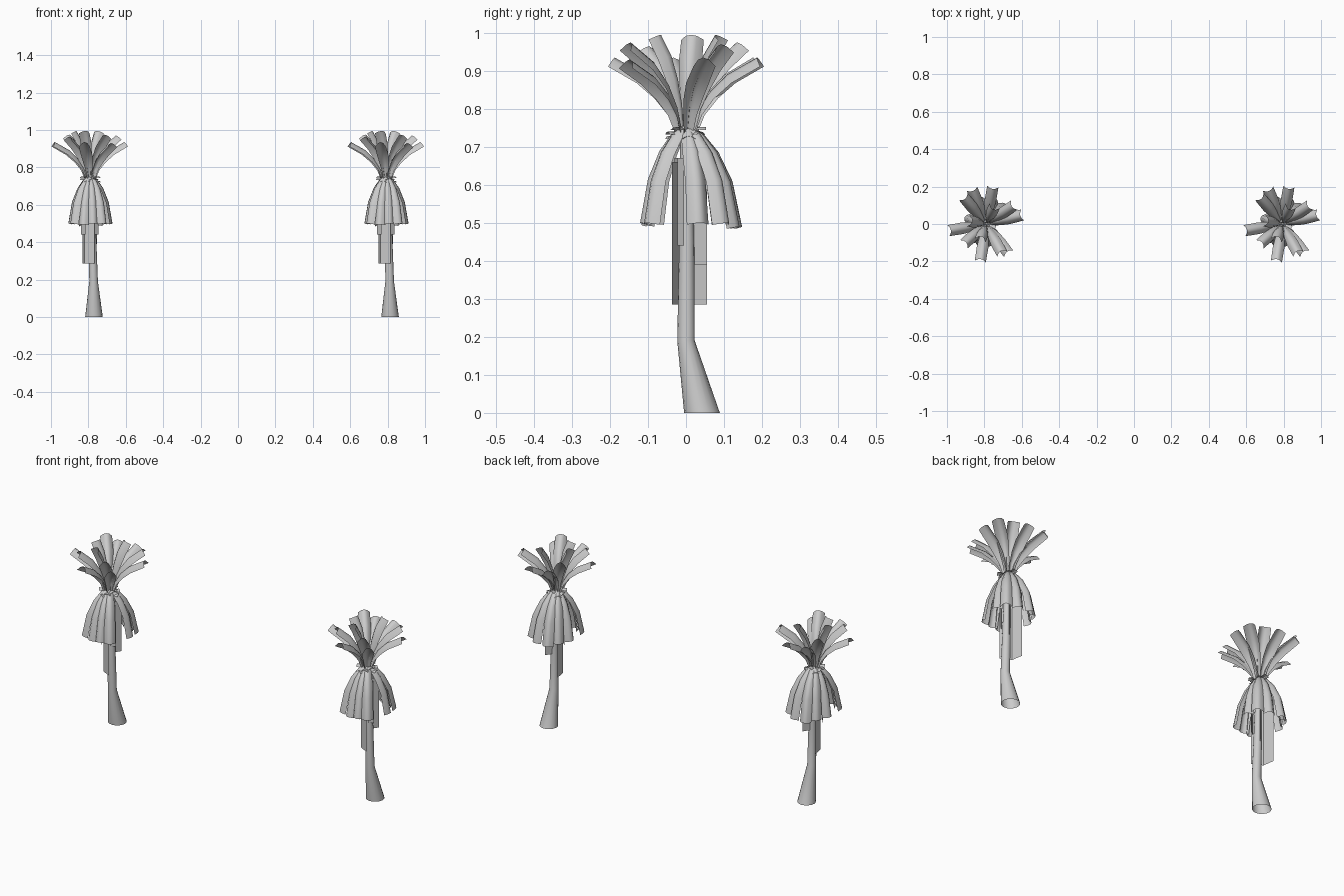
import bpy, bmesh, math
from mathutils import Vector, Matrix

if "Cube" in bpy.data.objects:
    bpy.data.objects.remove(bpy.data.objects["Cube"])

mat = bpy.data.materials.new("pale_grey")
mat.diffuse_color = (0.6, 0.6, 0.6, 1)
mat.use_nodes = True
mat.node_tree.nodes["Principled BSDF"].inputs["Base Color"].default_value = mat.diffuse_color


def add_object(name, bm, angle=50):
    mesh = bpy.data.meshes.new(name)
    bm.to_mesh(mesh)
    bm.free()
    mesh.materials.append(mat)
    obj = bpy.data.objects.new(name, mesh)
    bpy.context.collection.objects.link(obj)
    bpy.ops.object.select_all(action='DESELECT')
    obj.select_set(True)
    bpy.context.view_layer.objects.active = obj
    bpy.ops.object.shade_smooth_by_angle(angle=math.radians(angle))
    return obj


def skin(bm, rows):
    """Join equal-length rows of points with quads."""
    grid = [[bm.verts.new(p) for p in row] for row in rows]
    for a, b in zip(grid, grid[1:]):
        for j in range(len(a) - 1):
            bm.faces.new((a[j], b[j], b[j + 1], a[j + 1]))


def frond(bm, degrees, profile, widths, depth):
    """Arched strip following a (radius, height) profile, turned around the trunk."""
    turn = Matrix.Rotation(math.radians(degrees), 3, 'Z')
    pts = [Vector((r, 0, z)) for r, z in profile]
    lateral = Vector((0, 1, 0))
    rows = []
    for i, p in enumerate(pts):
        t = (pts[min(i + 1, len(pts) - 1)] - pts[max(i - 1, 0)]).normalized()
        n = t.cross(lateral)
        w = widths[i]
        rows.append([turn @ (p + lateral * w * s - n * depth * (w / max(widths)) * s * s)
                     for s in (-1, -0.5, 0, 0.5, 1)])
    skin(bm, rows)


def build_tree(side, x):
    parts = []

    # Leaning, flared trunk, open at both ends
    bm = bmesh.new()
    rings = [(0.02, 0.042, 0, 0.047), (0.018, 0.0, 0.19, 0.023),
             (0.011, 0.002, 0.45, 0.020), (0.0, 0.0, 0.75, 0.015)]
    loops = []
    for cx, cy, z, r in rings:
        loops.append([bm.verts.new((cx + r * math.cos(k * math.pi / 8),
                                    cy + r * math.sin(k * math.pi / 8), z)) for k in range(16)])
    for a, b in zip(loops, loops[1:]):
        for k in range(16):
            m = (k + 1) % 16
            bm.faces.new((a[k], a[m], b[m], b[k]))
    parts.append(add_object(side + "_trunk", bm))

    # Upright crown fronds: angle, reach, tip height
    bm = bmesh.new()
    crown = [(190, .192, .935), (14, .187, .935), (112, .19, .935), (80, .19, .935),
             (261, .19, .935), (307, .185, .93), (298, .165, .975), (222, .145, .965),
             (34, .165, .97), (130, .175, .975), (250, .07, .995), (170, .075, .995),
             (65, .085, .995)]
    for a, reach, top in crown:
        shape = [(.03, 0), (.16, .38), (.32, .6), (.58, .81), (1, 1)]
        profile = [(r * reach, .70 + h * (top - .70)) for r, h in shape]
        frond(bm, a, profile, (.008, .018, .026, .031, .030), .028)
    parts.append(add_object(side + "_crown_fronds", bm))

    # Drooping skirt fronds: angle, reach, lower edge
    bm = bmesh.new()
    skirt = [(18, .125, .50), (46, .15, .50), (72, .148, .49), (104, .152, .49),
             (128, .135, .50), (164, .122, .50), (224, .14, .50), (250, .125, .495),
             (278, .122, .50), (306, .132, .50)]
    for a, reach, low in skirt:
        shape = [(.08, 1), (.3, .93), (.58, .74), (.83, .45), (1, 0)]
        profile = [(r * reach, low + h * (.755 - low)) for r, h in shape]
        frond(bm, a, profile, (.014, .021, .026, .028, .030), .026)
    parts.append(add_object(side + "_skirt_fronds", bm))

    # Short stubs sticking out where skirt and crown meet
    bm = bmesh.new()
    for k in range(9):
        z = .735 + .012 * (k % 3 - 1)
        frond(bm, 40 * k + 10, [(.008, z - .01), (.03, z + .005), (.052, z + .005)],
              (.010, .016, .018), .008)
    parts.append(add_object(side + "_stubs", bm))

    # Flat dead leaves hanging against the trunk: bottom, top, outline points
    bm = bmesh.new()
    leaves = [(.285, .66, [(.023, -.037), (-.032, -.008), (-.042, .055)]),
              (.39, .67, [(.012, .02), (.035, .055)]),
              (.44, .67, [(-.05, .0), (-.025, -.03)]),
              (.44, .67, [(.022, -.022), (.045, -.005)])]
    for low, top, outline in leaves:
        skin(bm, [[(px, py, z) for px, py in outline] for z in (top, low)])
    parts.append(add_object(side + "_hanging_leaves", bm, 20))

    for obj in parts:
        obj.location.x = x


build_tree("left", -0.79)
build_tree("right", 0.793)
